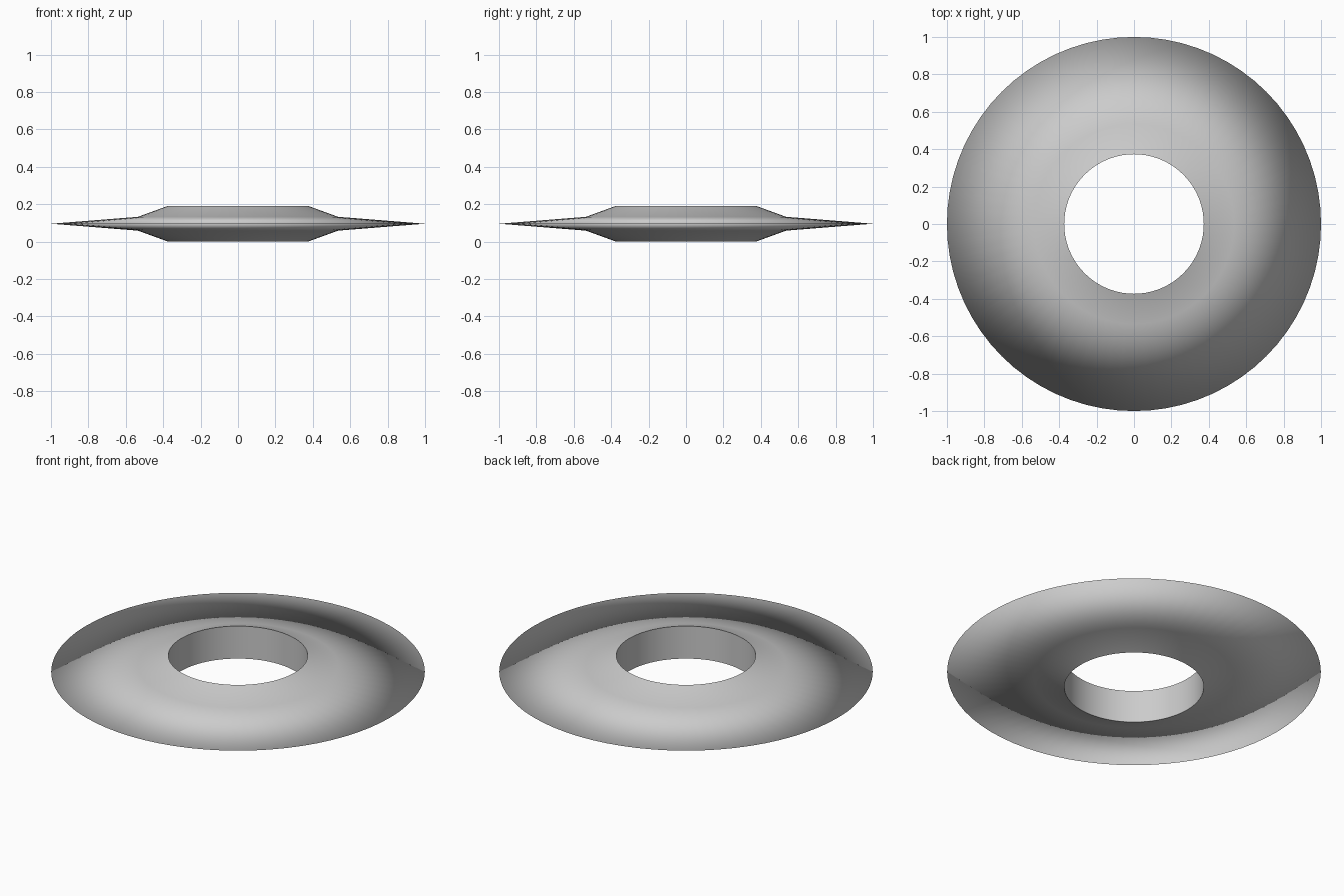
import bpy, bmesh, math

if "Cube" in bpy.data.objects:
    bpy.data.objects.remove(bpy.data.objects["Cube"])

SEG = 72
MID = 0.096        # height of the thin rim
HOLE_R, KINK_R, RIM_R = 0.373, 0.535, 1.0

# Closed cross-section (radius, height): hole wall, top slopes, rim, bottom slopes
profile = [(HOLE_R, 0.0), (HOLE_R, 2 * MID), (KINK_R, MID + 0.037),
           (RIM_R, MID), (KINK_R, MID - 0.037)]

bm = bmesh.new()
rings = []
for i in range(SEG):
    a = 2 * math.pi * i / SEG
    rings.append([bm.verts.new((r * math.cos(a), r * math.sin(a), z)) for r, z in profile])

n = len(profile)
for i in range(SEG):
    p, q = rings[i], rings[(i + 1) % SEG]
    for j in range(n):
        k = (j + 1) % n
        bm.faces.new((p[j], p[k], q[k], q[j])).smooth = True
bmesh.ops.recalc_face_normals(bm, faces=bm.faces)

# Crisp edges at the hole, smooth everywhere else including the rim
for i in range(SEG):
    for j in (0, 1):
        bm.edges.get((rings[i][j], rings[(i + 1) % SEG][j])).smooth = False

mesh = bpy.data.meshes.new("ring_disc")
bm.to_mesh(mesh)
bm.free()
bpy.context.collection.objects.link(bpy.data.objects.new("ring_disc", mesh))
